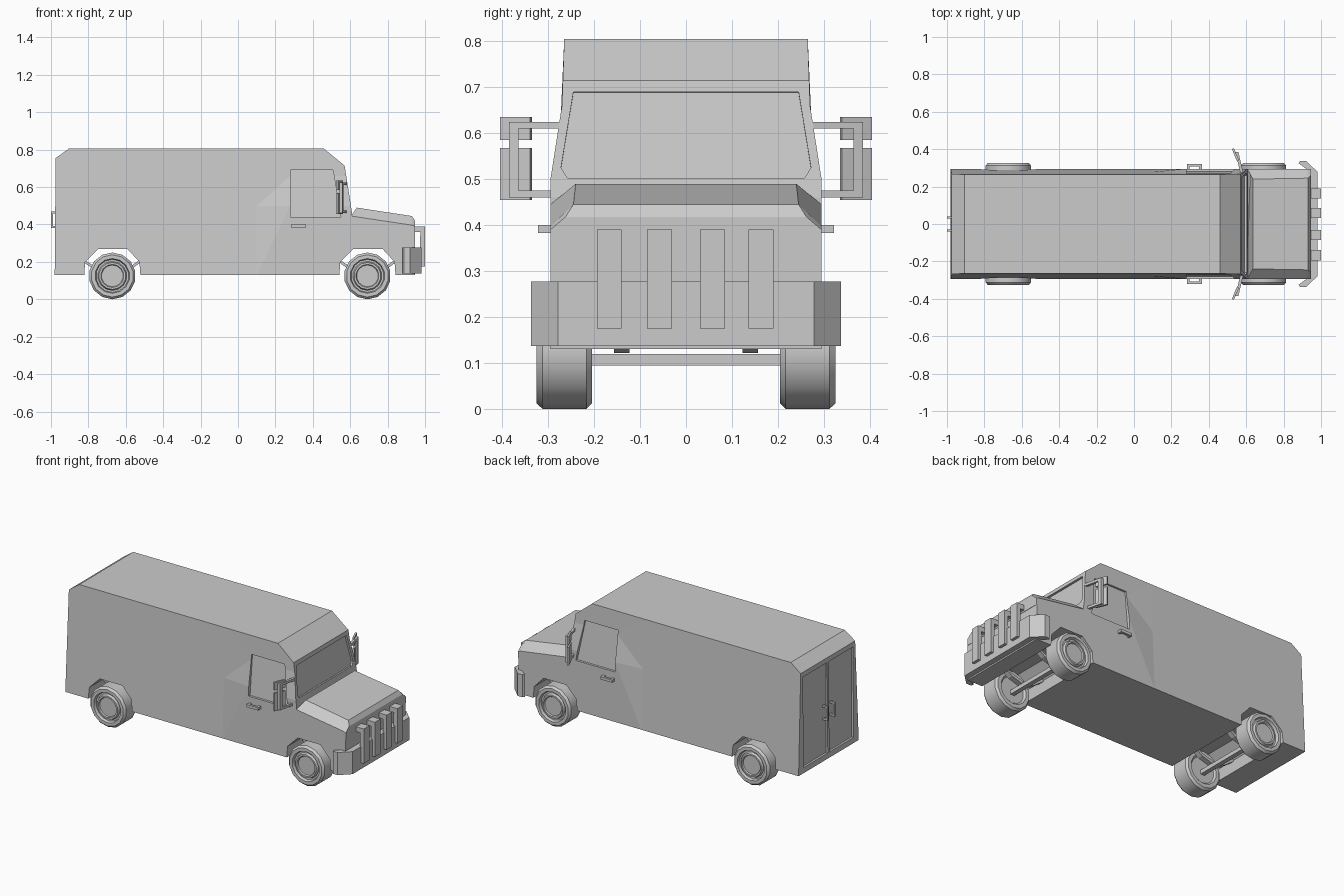
import bpy, bmesh, math
from mathutils import Vector

if "Cube" in bpy.data.objects:
    bpy.data.objects.remove(bpy.data.objects["Cube"])


def finish(name, bm):
    bmesh.ops.recalc_face_normals(bm, faces=bm.faces)
    me = bpy.data.meshes.new(name)
    bm.to_mesh(me)
    bm.free()
    ob = bpy.data.objects.new(name, me)
    bpy.context.collection.objects.link(ob)
    return ob


def extrude_poly(bm, pts, vec):
    a = [bm.verts.new(p) for p in pts]
    b = [bm.verts.new(Vector(p) + Vector(vec)) for p in pts]
    n = len(a)
    bm.faces.new(a)
    bm.faces.new(b[::-1])
    for i in range(n):
        j = (i + 1) % n
        bm.faces.new((a[i], b[i], b[j], a[j]))


def prism(name, pts, vec):
    bm = bmesh.new()
    extrude_poly(bm, pts, vec)
    return finish(name, bm)


def boxes(name, spans):
    """Each span is (x0, x1, y0, y1, z0, z1)."""
    bm = bmesh.new()
    for x0, x1, y0, y1, z0, z1 in spans:
        extrude_poly(bm, [(x0, y0, z0), (x1, y0, z0), (x1, y1, z0), (x0, y1, z0)], (0, 0, z1 - z0))
    return finish(name, bm)


def lerp(a, b, t):
    return a + (b - a) * max(0, min(1, t))


def half_width(x, z):
    box = lerp(.295, .265, (z - .13) / .675)
    cab = lerp(.295, .27, (z - .5) / .16) if z < .66 else lerp(.27, .265, (z - .66) / .145)
    return lerp(box, cab, (x - .1) / .18)


def arch(cx):
    return [(cx + dx, z) for dx, z in
            [(-.15, .13), (-.145, .2), (-.075, .27), (.08, .27), (.145, .2), (.15, .13)]]


WHEELS = {"rear": -.672, "front": .692}

# Body shell: side profile with open wheel arches, tapered towards the roof
profile = ([(-.98, .13)] + arch(WHEELS["rear"]) + arch(WHEELS["front"]) +
           [(.945, .13), (.945, .39), (.61, .44), (.61, .46), (.57, .715), (.46, .805),
            (-.905, .805), (-.975, .755)])
bm = bmesh.new()
extrude_poly(bm, [(x, -.3, z) for x, z in profile], (0, .6, 0))
for co, no in [((0, 0, .5), (0, 0, 1)), ((0, 0, .66), (0, 0, 1)), ((.1, 0, 0), (1, 0, 0)), ((.28, 0, 0), (1, 0, 0))]:
    bmesh.ops.bisect_plane(bm, geom=bm.verts[:] + bm.edges[:] + bm.faces[:], dist=1e-5, plane_co=co, plane_no=no)
for v in bm.verts:
    v.co.y = math.copysign(half_width(v.co.x, v.co.z), v.co.y)
bmesh.ops.triangulate(bm, faces=bm.faces)
body = finish("van_body", bm)


def carve(cutter):
    cutter.hide_render = True
    mod = body.modifiers.new("carve", 'BOOLEAN')
    mod.operation, mod.solver, mod.object = 'DIFFERENCE', 'EXACT', cutter
    bpy.context.view_layer.objects.active = body
    bpy.ops.object.modifier_apply(modifier=mod.name)
    bpy.data.objects.remove(cutter)


# Recessed windscreen
screen = [(-.245, .69), (-.272, .525), (-.258, .503), (.258, .503), (.272, .525), (.245, .69)]
normal = Vector((.988, 0, .155))
carve(prism("windscreen_cutter",
            [Vector((.57 + (.715 - z) * .157, y, z)) - normal * .012 for y, z in screen], normal * .04))

# Recessed side windows and rear door panels
for s in (-1, 1):
    window = [(.28, .281, .44), (.55, .281, .44), (.508, .257, .69), (.28, .257, .69)]
    carve(prism("side_window_cutter", [(x, s * y, z) for x, y, z in window], (0, s * .06, 0)))
    y0, y1 = sorted((s * .008, s * .245))
    carve(boxes("rear_door_cutter", [(-1.02, -.967, y0, y1, .165, .725)]))

# Bonnet with chamfered shoulders and nose
bm = bmesh.new()
rings = []
for section in ([(.605, .295, .38), (.605, .295, .445), (.635, .24, .49)],
                [(.925, .295, .35), (.925, .295, .397), (.93, .245, .445)],
                [(.947, .295, .35), (.947, .295, .39), (.947, .262, .418)]):
    full = [(x, -y, z) for x, y, z in section] + section[::-1]
    rings.append([bm.verts.new(p) for p in full])
for a, b in zip(rings, rings[1:]):
    for i in range(6):
        j = (i + 1) % 6
        bm.faces.new((a[i], a[j], b[j], b[i]))
bm.faces.new(rings[0])
bm.faces.new(rings[-1])
# keep the bonnet's lower corners above the wheel arch
finish("bonnet", bm)

# Front bumper with swept-back ends
half = [(.947, .275), (.88, .325), (.888, .337), (.92, .337), (.982, .278)]
plan = half + [(x, -y) for x, y in half[::-1]]
prism("front_bumper", [(x, y, .137) for x, y in plan], (0, 0, .14))

# Grille guard: four hooked bars
for i, y in enumerate((-.167, -.058, .058, .163)):
    hook = [(.97, .175), (1.0, .175), (1.0, .39), (.94, .39), (.94, .36), (.975, .36)]
    prism(f"guard_bar_{i + 1}", [(x, y - .027, z) for x, z in hook], (0, .054, 0))

# Rear door handles
for s in (-1, 1):
    y0, y1 = s * .035 - .006, s * .035 + .006
    boxes("rear_door_handle", [(-1.0, -.989, y0, y1, .38, .47),
                               (-.99, -.96, y0, y1, .38, .392), (-.99, -.96, y0, y1, .458, .47)])

for s in (-1, 1):
    # Cab door handle
    side = lambda a, b: tuple(sorted((s * a, s * b)))
    boxes("cab_door_handle", [(.283, .363, *side(.308, .322), .383, .4),
                              (.283, .298, *side(.28, .31), .383, .4),
                              (.348, .363, *side(.28, .31), .383, .4)])

    # Mirror bracket: two arms joined by an upright, swept backwards
    bm = bmesh.new()
    arm = [(.568, .275), (.584, .275), (.558, .385), (.542, .385)]
    for z in (.46, .61):
        extrude_poly(bm, [(x, s * y, z) for x, y in arm], (0, 0, .015))
    upright = [(.547, .365), (.563, .365), (.558, .385), (.542, .385)]
    extrude_poly(bm, [(x, s * y, .46) for x, y in upright], (0, 0, .165))
    finish("mirror_bracket", bm)

    # Tall main mirror and small upper mirror
    plate = [(.551, .335), (.562, .339), (.534, .405), (.523, .401)]
    for name, z, h in (("main_mirror", .455, .113), ("upper_mirror", .585, .05)):
        prism(name, [(x, s * y, z) for x, y in plate], (0, 0, h))

# Wheels, axles and leaf springs
tyre = [(0, .215), (.08, .215), (.09, .205), (.113, .205), (.125, .217), (.125, .312), (.113, .325),
        (.093, .325), (.088, .308), (.078, .308), (.072, .322), (.062, .322), (.058, .314), (0, .314)]
N = 14
for end, cx in WHEELS.items():
    for s in (-1, 1):
        bm = bmesh.new()
        vs = [bm.verts.new((cx, s * y, .125 - r)) for r, y in tyre]
        es = [bm.edges.new(p) for p in zip(vs, vs[1:])]
        bmesh.ops.spin(bm, geom=vs + es, cent=(cx, 0, .125), axis=(0, 1, 0),
                       angle=math.tau, steps=N, use_duplicate=False)
        bmesh.ops.remove_doubles(bm, verts=bm.verts, dist=1e-4)
        wheel = finish(end + "_wheel", bm)
        bpy.ops.object.select_all(action='DESELECT')
        wheel.select_set(True)
        bpy.context.view_layer.objects.active = wheel
        bpy.ops.object.shade_smooth_by_angle(angle=math.radians(32))

        curve = [(-.155, .2), (-.08, .145), (0, .122), (.08, .145), (.155, .2)]
        spring = curve + [(x, z + .018) for x, z in curve[::-1]]
        prism(end + "_leaf_spring", [(cx + x, s * .14 - .017, z) for x, z in spring], (0, .034, 0))
    boxes(end + "_axle", [(cx - .014, cx + .014, -.216, .216, .095, .12)])
